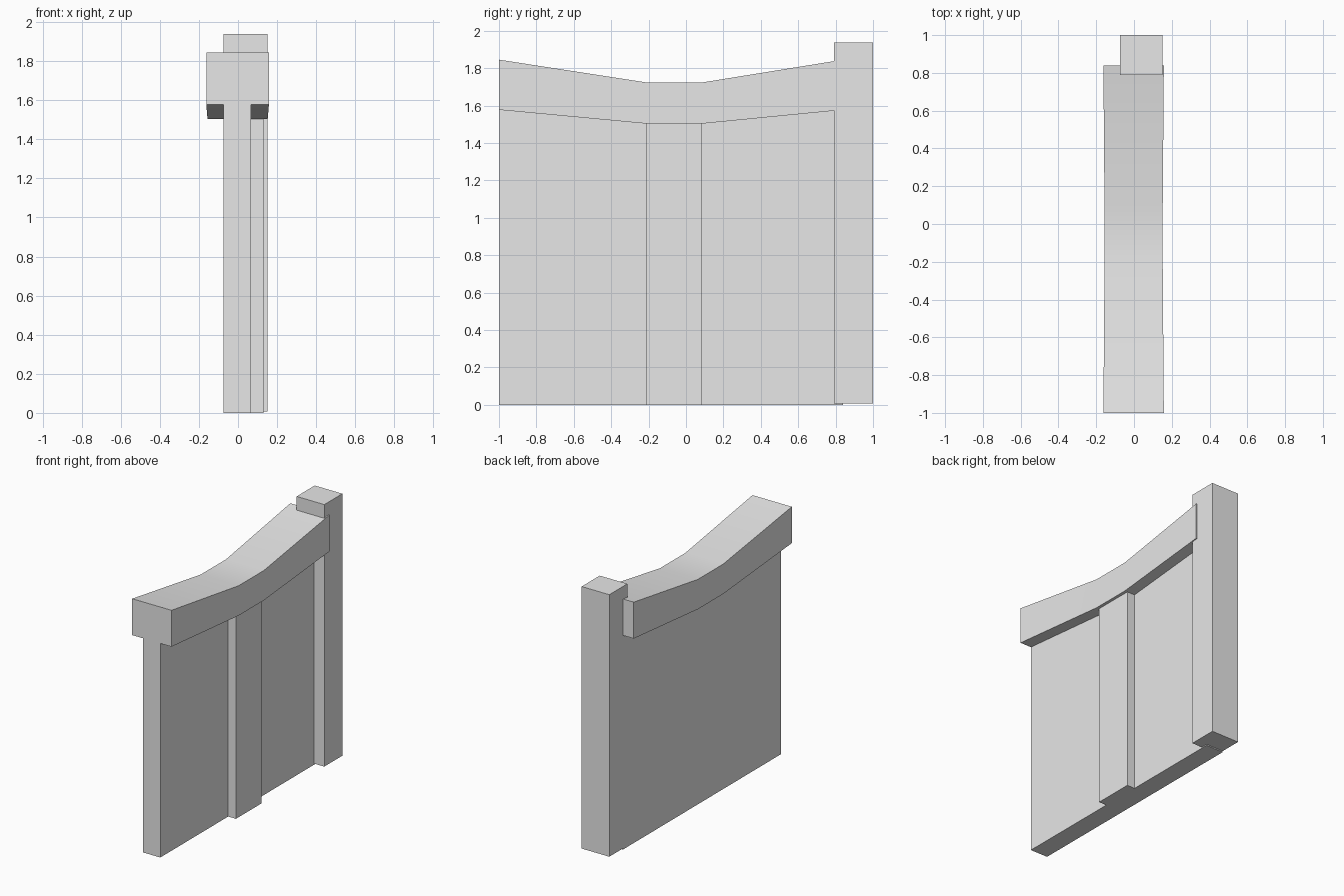
import bpy
import bmesh
import math

cube = bpy.data.objects.get("Cube")
if cube:
    bpy.data.objects.remove(cube, do_unlink=True)

# One plain stone colour
stone = bpy.data.materials.new("grey_stone")
stone.use_nodes = True
stone.diffuse_color = (0.8, 0.8, 0.8, 1)
stone.node_tree.nodes["Principled BSDF"].inputs["Base Color"].default_value = (0.8, 0.8, 0.8, 1)

# Shared levels: the coping dips between the two bend positions
Y_FRONT, Y_BEND_A, Y_BEND_B, Y_END = -1.0, -0.21, 0.085, 0.84
UNDER_HIGH, UNDER_LOW = 1.577, 1.503
TOP_HIGH, TOP_LOW = 1.845, 1.723


def loft(name, sections, smooth=False):
    """Join rectangular sections (y, x0, x1, z0, z1) along y into a closed solid."""
    bm = bmesh.new()
    rings = [[bm.verts.new(p) for p in ((x0, y, z0), (x1, y, z0), (x1, y, z1), (x0, y, z1))]
             for y, x0, x1, z0, z1 in sections]
    for a, b in zip(rings, rings[1:]):
        for i in range(4):
            j = (i + 1) % 4
            bm.faces.new((a[i], a[j], b[j], b[i]))
    bm.faces.new(rings[0])
    bm.faces.new(rings[-1])
    bmesh.ops.recalc_face_normals(bm, faces=bm.faces)
    mesh = bpy.data.meshes.new(name)
    bm.to_mesh(mesh)
    bm.free()
    mesh.materials.append(stone)
    obj = bpy.data.objects.new(name, mesh)
    bpy.context.collection.objects.link(obj)
    if smooth:
        bpy.ops.object.select_all(action="DESELECT")
        obj.select_set(True)
        bpy.context.view_layer.objects.active = obj
        bpy.ops.object.shade_smooth_by_angle(angle=math.radians(30))
    return obj


# Wall panel, its top following the underside of the coping
loft("wall_panel", [
    (y, -0.075, 0.067, 0, z) for y, z in (
        (Y_FRONT, UNDER_HIGH), (Y_BEND_A, UNDER_LOW), (Y_BEND_B, UNDER_LOW), (Y_END, UNDER_HIGH))])

# Swept coping, slightly narrower at the dip
loft("coping", [
    (Y_FRONT, -0.162, 0.158, UNDER_HIGH, TOP_HIGH),
    (Y_BEND_A, -0.156, 0.152, UNDER_LOW, TOP_LOW),
    (Y_BEND_B, -0.156, 0.152, UNDER_LOW, TOP_LOW),
    (Y_END, -0.162, 0.158, UNDER_HIGH, TOP_HIGH)], smooth=True)

# Pilaster in the middle of the left face, and the post at the back end
for name, y0, y1, x0, x1, z0, z1 in (
        ("pilaster", Y_BEND_A, Y_BEND_B, 0.05, 0.13, 0, UNDER_LOW),
        ("end_post", 0.79, 1.0, -0.075, 0.15, 0.008, 1.938)):
    loft(name, [(y, x0, x1, z0, z1) for y in (y0, y1)])
